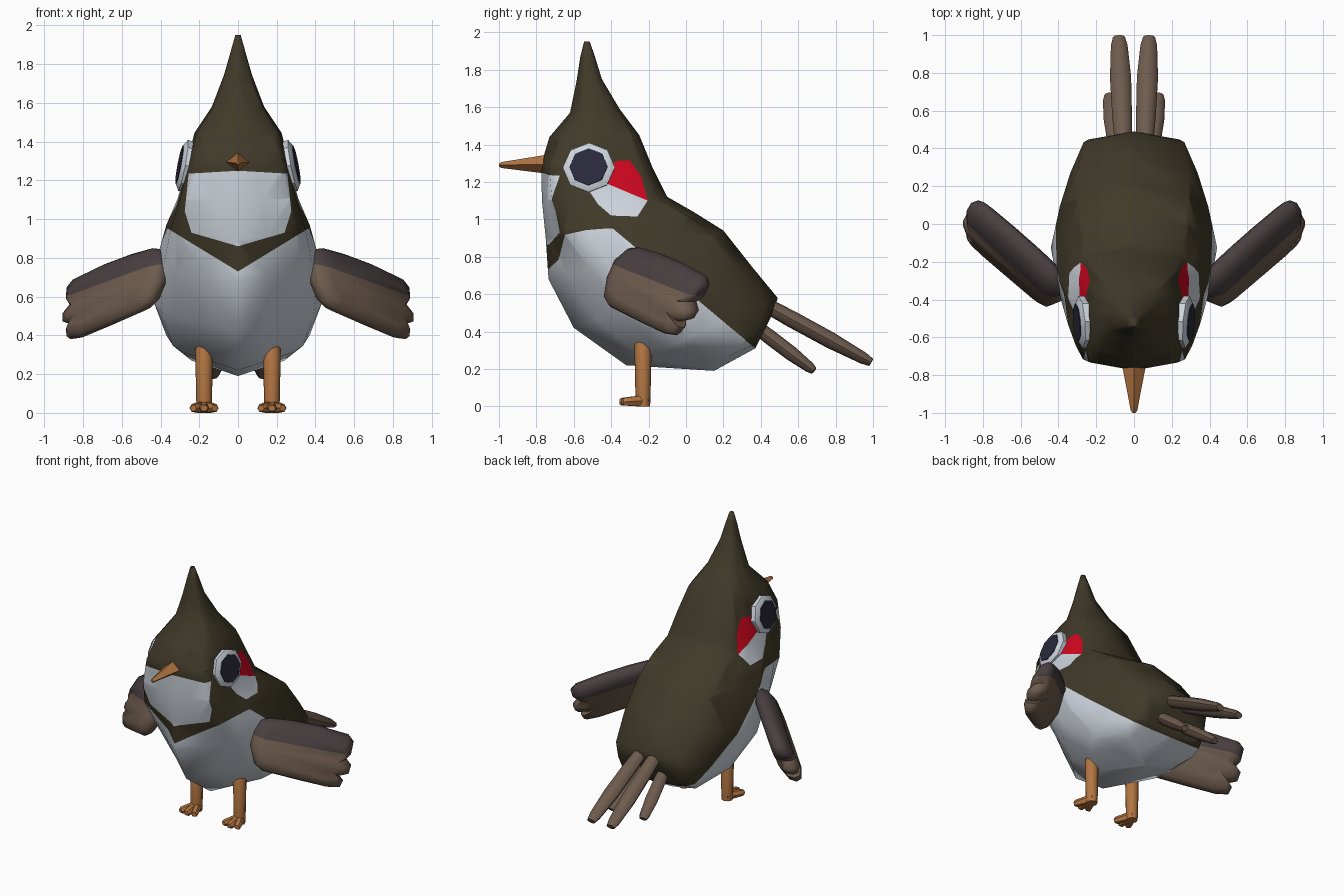
import bpy, bmesh, math
from mathutils import Vector

cube = bpy.data.objects.get("Cube")
if cube:
    bpy.data.objects.remove(cube, do_unlink=True)


def material(name, rgb):
    m = bpy.data.materials.new(name)
    m.use_nodes = True
    m.diffuse_color = (*rgb, 1)
    m.node_tree.nodes["Principled BSDF"].inputs["Base Color"].default_value = (*rgb, 1)
    return m


OLIVE = material("dark olive", (0.052, 0.042, 0.022))
WHITE = material("pale grey", (0.62, 0.67, 0.73))
RED = material("red", (0.64, 0.002, 0.014))
BROWN = material("feather brown", (0.155, 0.105, 0.075))
GREY = material("wing grey", (0.068, 0.050, 0.053))
ORANGE = material("orange brown", (0.45, 0.18, 0.055))
EYE = material("eye navy", (0.024, 0.023, 0.045))


def finish(name, bm, mats, angle=45):
    bmesh.ops.recalc_face_normals(bm, faces=bm.faces)
    me = bpy.data.meshes.new(name)
    bm.to_mesh(me)
    bm.free()
    for m in mats:
        me.materials.append(m)
    ob = bpy.data.objects.new(name, me)
    bpy.context.collection.objects.link(ob)
    bpy.ops.object.select_all(action='DESELECT')
    ob.select_set(True)
    bpy.context.view_layer.objects.active = ob
    bpy.ops.object.shade_smooth_by_angle(angle=math.radians(angle))


def loft(rings):
    """Skin closed rings of equal length and cap both ends."""
    bm = bmesh.new()
    vs = [[bm.verts.new(p) for p in ring] for ring in rings]
    n = len(vs[0])
    for a, b in zip(vs, vs[1:]):
        for i in range(n):
            j = (i + 1) % n
            bm.faces.new((a[i], a[j], b[j], b[i]))
    bm.faces.new(vs[0][::-1])
    bm.faces.new(vs[-1])
    return bm


def tapered(name, p, q, stations, mat, sides=8, angle=45, turn=0.0):
    """Straight limb from p to q; stations are (fraction, half width, half height)."""
    p, q = Vector(p), Vector(q)
    rot = (q - p).to_track_quat('Z', 'Y')
    rings = []
    for s, a, b in stations:
        angs = [2 * math.pi * i / sides + turn for i in range(sides)]
        rings.append([p.lerp(q, s) + rot @ Vector((a * math.cos(t), b * math.sin(t), 0)) for t in angs])
    finish(name, loft(rings), [mat], angle)


def paint(bm, poly, axes, index, keep):
    """Cut a convex counter-clockwise outline into the mesh and colour its inside."""
    faces = [f for f in bm.faces if keep(f.calc_center_median())]
    for (a0, b0), (a1, b1) in zip(poly, poly[1:] + poly[:1]):
        co, no = Vector((0, 0, 0)), Vector((0, 0, 0))
        co[axes[0]], co[axes[1]] = a0, b0
        no[axes[0]], no[axes[1]] = b1 - b0, a0 - a1
        geom = set(faces)
        for f in faces:
            geom.update(f.edges)
            geom.update(f.verts)
        out = bmesh.ops.bisect_plane(bm, geom=list(geom), dist=1e-5, plane_co=co, plane_no=no)
        found = {g for g in out["geom"] if isinstance(g, bmesh.types.BMFace)}
        faces = [f for f in found if (f.calc_center_median() - co).dot(no) < 0]
    for f in faces:
        f.material_index = index
    return faces


# Body and head: front point, back point, half width,
# front corner (width, depth) and back corner width
BODY = [
    ((-0.545, 1.95), (-0.515, 1.95), 0.014, 0.85, 0.80, 0.70),
    ((-0.565, 1.87), (-0.49, 1.88), 0.035, 0.85, 0.80, 0.70),
    ((-0.585, 1.74), (-0.45, 1.75), 0.072, 0.85, 0.80, 0.70),
    ((-0.62, 1.57), (-0.355, 1.59), 0.135, 0.85, 0.80, 0.72),
    ((-0.73, 1.44), (-0.25, 1.45), 0.225, 0.85, 0.88, 0.80),
    ((-0.775, 1.29), (-0.18, 1.28), 0.265, 0.87, 0.93, 0.85),
    ((-0.77, 1.10), (-0.10, 1.12), 0.310, 0.87, 0.92, 0.82),
    ((-0.75, 0.90), (0.04, 1.04), 0.370, 0.83, 0.87, 0.76),
    ((-0.735, 0.68), (0.20, 0.94), 0.415, 0.78, 0.77, 0.70),
    ((-0.60, 0.42), (0.35, 0.75), 0.440, 0.75, 0.73, 0.68),
    ((-0.32, 0.22), (0.49, 0.58), 0.370, 0.75, 0.75, 0.72),
    ((0.15, 0.19), (0.47, 0.51), 0.300, 0.80, 0.75, 0.80),
    ((0.37, 0.31), (0.43, 0.43), 0.240, 0.85, 0.75, 0.85),
]
rings = []
for front, back, w, cx, k, r in BODY:
    half = [(0, 0), (r, 0.07), (0.6 + 0.43 * r, 0.27) if r < 0.85 else (0.97, 0.27), (1, 0.5),
            ((1 + cx) / 2 + 0.03, 0.5 + (k - 0.5) * 0.6), (cx, k), (0.47 * cx, 0.53 + 0.47 * k), (0, 1)]
    outline = half + [(-x, t) for x, t in half[-2:0:-1]]
    f, b = Vector(front), Vector(back)
    rings.append([(x * w, *b.lerp(f, t)) for x, t in outline])
body = loft(rings)
bmesh.ops.triangulate(body, faces=body.faces)

# White belly with a V neckline, one half at a time
for s in (1, -1):
    vee = [(0, -0.2), (0.8 * s, -0.2), (0.8 * s, 1.218), (0, 0.73)]
    inside = paint(body, vee if s > 0 else vee[::-1], (0, 2), 0, lambda c: c.x * s > 0)
    centres = {tuple(f.calc_center_median()) for f in inside}
    flank = [(-1, 0), (0.738, 0), (-0.39, 0.95), (-0.56, 0.95), (-1, 0.85)]
    paint(body, flank, (1, 2), 1, lambda c: tuple(c) in centres)

# Throat bib
side = [(0.24, 0.93), (0.275, 1.04), (0.255, 1.235)]
bib = [(0, 0.86)] + side + [(0, 1.25)] + [(-x, z) for x, z in side[::-1]]
paint(body, bib, (0, 2), 1, lambda c: c.y < -0.45)

# Cheeks: pale below, red above
paint(body, [(-0.53, 1.17), (-0.47, 1.08), (-0.40, 1.02), (-0.26, 1.015), (-0.205, 1.10), (-0.41, 1.19)],
      (1, 2), 1, lambda c: True)
paint(body, [(-0.42, 1.19), (-0.205, 1.10), (-0.24, 1.23), (-0.30, 1.315), (-0.36, 1.315), (-0.42, 1.28)],
      (1, 2), 2, lambda c: True)
finish("body", body, [OLIVE, WHITE, RED], 75)

# Beak
tapered("beak", (0, -0.72, 1.295), (0, -1.0, 1.29),
        [(0, 0.065, 0.054), (0.2, 0.058, 0.046), (0.6, 0.036, 0.03), (0.95, 0.018, 0.016), (1, 0.008, 0.008)],
        ORANGE, 4, 30)

# Wing outline along its length and height, with three feather tips
WING = [(-0.02, 0.58), (0.03, 0.53), (0.27, 0.45), (0.46, 0.39), (0.55, 0.38), (0.575, 0.42), (0.545, 0.455),
        (0.62, 0.465), (0.64, 0.51), (0.605, 0.56), (0.65, 0.595), (0.67, 0.655), (0.64, 0.70),
        (0.45, 0.77), (0.27, 0.82), (0.12, 0.85), (0.05, 0.845), (-0.01, 0.79), (-0.035, 0.69)]
LAYERS = [(-0.07, 0.6), (-0.04, 0.92), (0.0, 1.0), (0.04, 0.92), (0.07, 0.6)]

for s, label in ((1, "left"), (-1, "right")):
    # Wing, built leaning along its length, then swung out and back
    rings = []
    for w, k in LAYERS:
        ring = []
        for u, v in WING:
            axis = 0.70 - 0.23 * u
            z = axis + (v - axis) * k
            ring.append((0.32 + (u - 0.32) * (0.5 + 0.5 * k), w + (0.62 - z) * 0.4, z))
        rings.append(ring)
    wing = loft(rings)
    paint(wing, [(-0.2, 0.819), (0.9, 0.522), (0.9, 1.2), (-0.2, 1.2)], (0, 2), 1, lambda c: True)
    for v in wing.verts:
        u, w, z = v.co
        v.co = (s * (0.43 + 0.66 * u + 0.75 * w), -0.40 + 0.75 * u - 0.66 * w, z)
    finish(label + "_wing", wing, [BROWN, GREY], 60)

    # Eye ring and pupil
    out = Vector((s, -0.08, 0.19)).normalized()
    c = Vector((s * 0.287, -0.52, 1.278))
    tapered(label + "_eye_ring", c - out * 0.06, c + out * 0.014,
            [(0, 0.132, 0.128), (0.76, 0.14, 0.134), (1, 0.106, 0.104)], WHITE, angle=40, turn=math.pi / 2)
    tapered(label + "_eye", c + out * 0.01, c + out * 0.018,
            [(0, 0.103, 0.102), (1, 0.101, 0.1)], EYE, angle=20, turn=math.pi / 2)

    # Leg and three toes
    x = s * 0.175
    tapered(label + "_leg", (x, -0.23, 0), (x, -0.23, 0.36),
            [(0, 0.038, 0.038), (0.1, 0.04, 0.04), (0.9, 0.046, 0.046), (1, 0.034, 0.034)], ORANGE)
    for i, name in enumerate(("inner", "middle", "outer")):
        spread = s * 0.056 * (i - 1)
        tip_y = -0.355 if i == 1 else -0.34
        tapered(f"{label}_{name}_toe", (x, -0.21, 0.032), (x + spread, tip_y, 0.024),
                [(0, 0.03, 0.034), (0.6, 0.026, 0.028), (0.92, 0.026, 0.024), (1, 0.018, 0.017)], ORANGE, 6)

    # Tail feathers, long upper and short lower
    shape = [(0, 0.042, 0.038), (0.3, 0.052, 0.045), (0.65, 0.056, 0.044), (0.93, 0.044, 0.032), (1, 0.032, 0.022)]
    tapered(label + "_long_tail_feather", (s * 0.055, 0.38, 0.567), (s * 0.08, 0.99, 0.235), shape, BROWN)
    tapered(label + "_short_tail_feather", (s * 0.085, 0.34, 0.452), (s * 0.13, 0.685, 0.19),
            [(t, a * 0.85, b * 0.9) for t, a, b in shape], BROWN)
